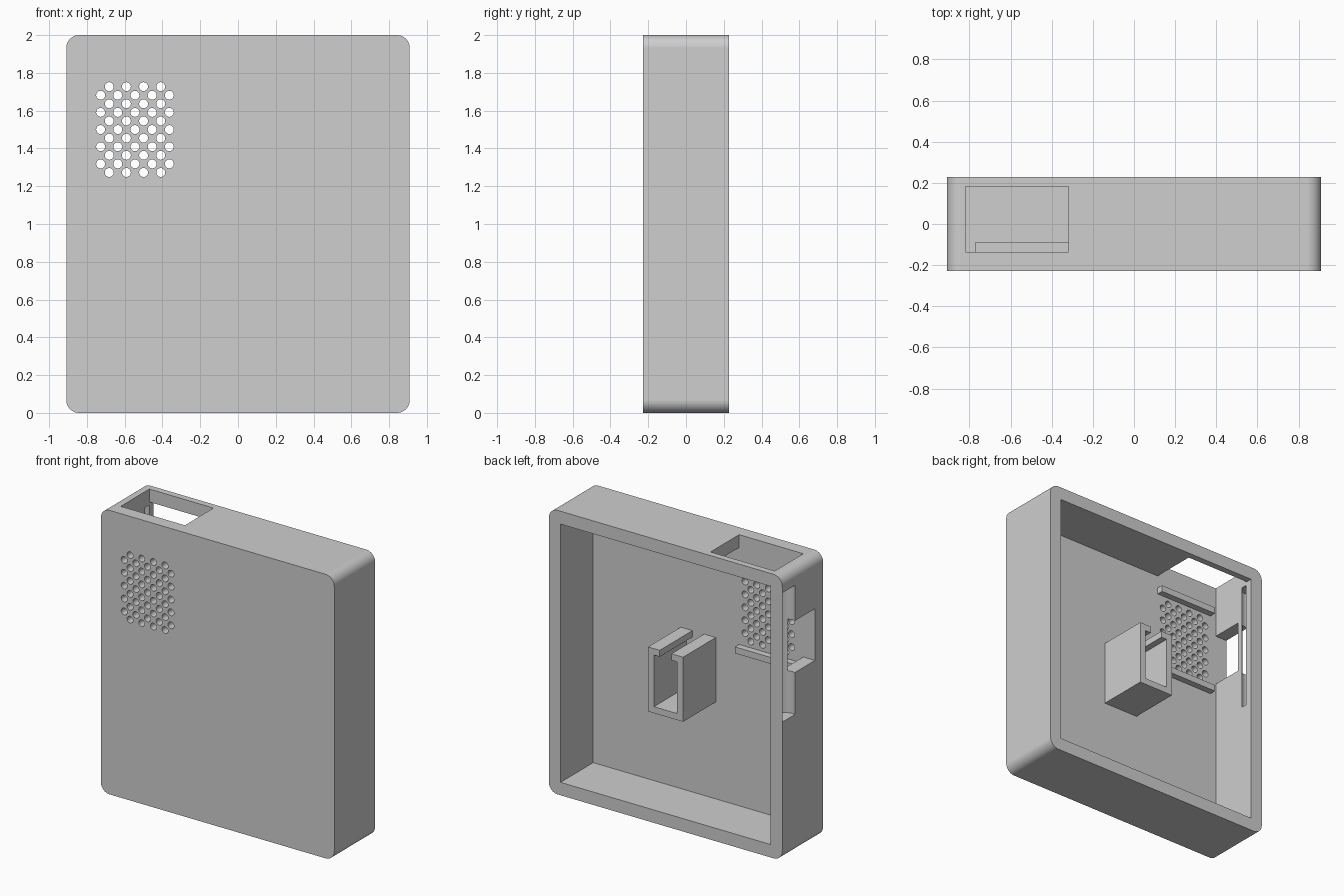
import bpy, bmesh, math
from mathutils import Matrix, Vector

U = 1 / 22          # design module: the case is 40 x 10 x 44 modules

old = bpy.data.objects.get("Cube")
if old:
    bpy.data.objects.remove(old, do_unlink=True)

grey = bpy.data.materials.new("plain grey")
grey.use_nodes = True
colour = (0.62, 0.62, 0.62, 1)
grey.diffuse_color = colour
grey.node_tree.nodes["Principled BSDF"].inputs["Base Color"].default_value = colour


def finish(name, bm):
    """Turn a bmesh measured in modules into an object."""
    bmesh.ops.scale(bm, vec=(U, U, U), verts=bm.verts)
    bmesh.ops.recalc_face_normals(bm, faces=bm.faces)
    mesh = bpy.data.meshes.new(name)
    bm.to_mesh(mesh)
    bm.free()
    mesh.materials.append(grey)
    obj = bpy.data.objects.new(name, mesh)
    bpy.context.collection.objects.link(obj)
    return obj


def add_box(bm, low, high):
    low, high = Vector(low), Vector(high)
    matrix = Matrix.Translation((low + high) / 2) @ Matrix.Diagonal((*(high - low), 1))
    return bmesh.ops.create_cube(bm, size=1, matrix=matrix)


def box(name, low, high):
    bm = bmesh.new()
    add_box(bm, low, high)
    return finish(name, bm)


def add_cylinder(bm, centre, radius, depth, sides, turn=0):
    matrix = Matrix.Translation(centre) @ Matrix.Rotation(turn, 4, 'X')
    bmesh.ops.create_cone(bm, cap_ends=True, segments=sides, radius1=radius,
                          radius2=radius, depth=depth, matrix=matrix)


def activate(obj):
    bpy.ops.object.select_all(action='DESELECT')
    obj.select_set(True)
    bpy.context.view_layer.objects.active = obj


def cut(target, cutter):
    mod = target.modifiers.new("cut", 'BOOLEAN')
    mod.operation = 'DIFFERENCE'
    mod.solver = 'EXACT'
    mod.object = cutter
    activate(target)
    bpy.ops.object.modifier_apply(modifier=mod.name)
    bpy.data.objects.remove(cutter, do_unlink=True)


# Case: block with its four front-to-back edges rounded
bm = bmesh.new()
add_box(bm, (-20, -5, 0), (20, 5, 44))
edges = [e for e in bm.edges if abs(e.verts[0].co.y - e.verts[1].co.y) > 1]
bmesh.ops.bevel(bm, geom=edges, offset=1.5, segments=10, profile=0.5, affect='EDGES')
case = finish("case", bm)

# Hollow that opens to the back
cut(case, box("hollow_cutter", (-18, -3, 2), (18, 6, 42)))

# Openings in the top wall and the right wall
cut(case, box("top_cutter", (-18, -3, 41), (-7, 4, 46)))
cut(case, box("side_cutter", (-22, -3, 28), (-17, 2, 36)))

# Rounded groove along the right wall, breaking through as a narrow slot
bm = bmesh.new()
add_cylinder(bm, (-19.5, 3.42, 31.5), 1.57, 20, 48)
cut(case, finish("groove_cutter", bm))

# Speaker grille: staggered columns of round holes
bm = bmesh.new()
for column in range(9):
    count = 5 + column % 2
    for row in range(count):
        z = 33 + 2 * row - (count - 1)
        add_cylinder(bm, (column - 16, -4, z), 0.52, 4, 20, math.pi / 2)
cut(case, finish("grille_cutter", bm))

activate(case)
bpy.ops.object.shade_smooth_by_angle(angle=math.radians(30))
weighted = case.modifiers.new("clean_normals", 'WEIGHTED_NORMAL')
weighted.keep_sharp = True

# Rails above and below the grille
for name, z in (("lower_rail", 26), ("upper_rail", 39)):
    box(name, (-17, -3, z), (-7, -2, z + 1))

# Central bracket: slotted channel standing on the inside of the front wall
half = [(1, 27), (3, 27), (3, 17)]
inner = [(2, 18), (2, 26), (1, 26)]
right_side = half + [(-x, z) for x, z in reversed(half)]
left_side = [(-x, z) for x, z in reversed(inner)] + inner
bm = bmesh.new()
face = bm.faces.new([bm.verts.new((x, -3, z)) for x, z in right_side + left_side])
extruded = bmesh.ops.extrude_face_region(bm, geom=[face])
bmesh.ops.translate(bm, vec=(0, 8, 0),
                    verts=[v for v in extruded["geom"] if isinstance(v, bmesh.types.BMVert)])
finish("bracket", bm)
